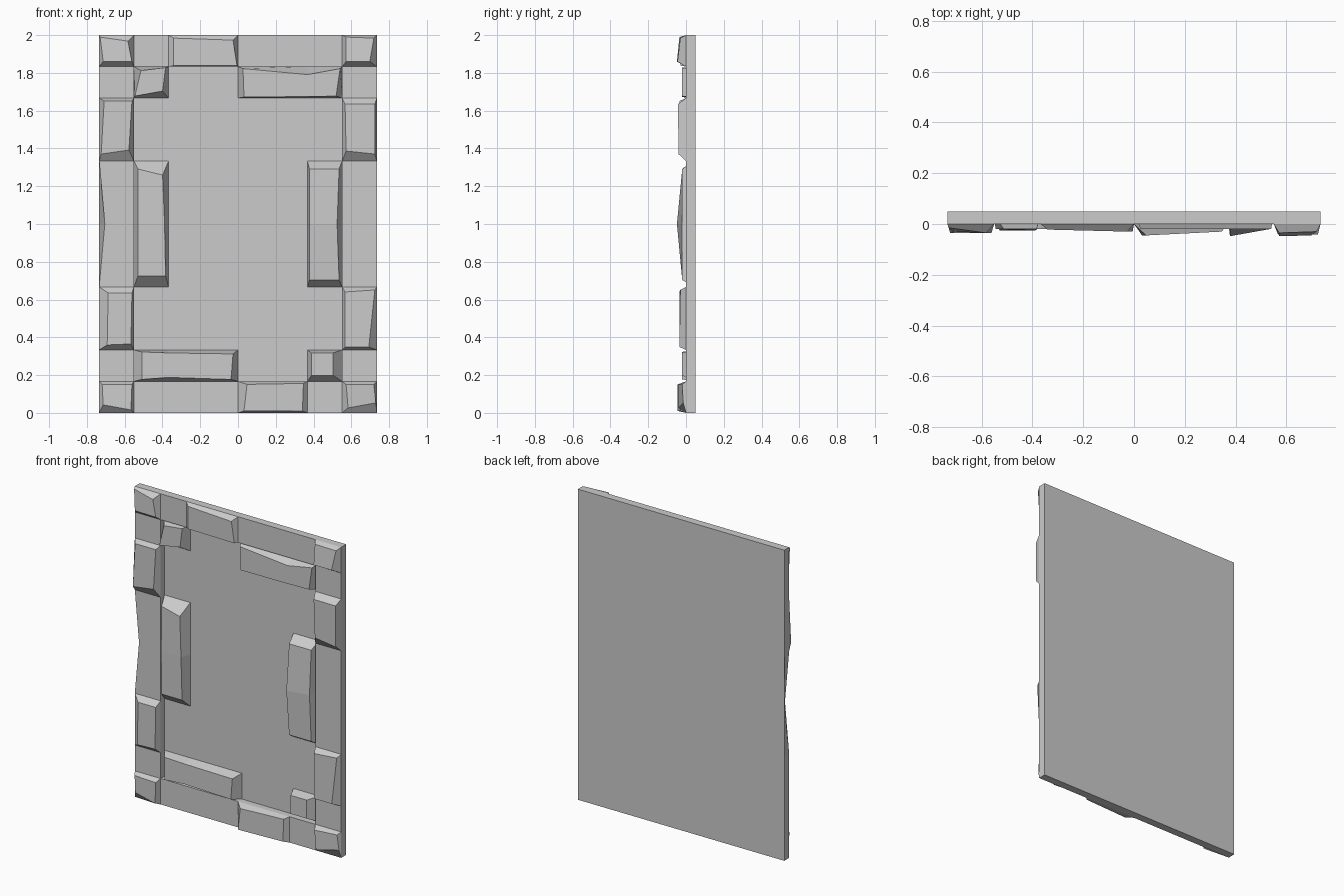
import bpy, bmesh

if "Cube" in bpy.data.objects:
    bpy.data.objects.remove(bpy.data.objects["Cube"])

W = 0.735
X = [-W, -0.551, -0.3675, 0, 0.3675, 0.551, W]           # column lines
Z = [0, 1/6, 1/3, 2/3, 4/3, 5/3, 11/6, 2]                # row lines
U = 0.0053                                               # inset unit
BACK, RECESS = 0.05, 0.04


def loft(name, base, top, ridge=None):
    """Closed solid between two matching point loops; ridge splits both caps."""
    bm = bmesh.new()
    a = [bm.verts.new(p) for p in base]
    b = [bm.verts.new(p) for p in top]
    n = len(a)
    for i in range(n):
        j = (i + 1) % n
        bm.faces.new((a[i], a[j], b[j], b[i]))
    for loop in (a, b):
        if ridge:
            i, j = ridge
            bm.faces.new(loop[i:j + 1])
            bm.faces.new(loop[j:] + loop[:i + 1])
        else:
            bm.faces.new(loop)
    bm.normal_update()
    bmesh.ops.triangulate(bm, faces=[f for f in bm.faces if len(f.verts) > 4])
    bmesh.ops.recalc_face_normals(bm, faces=bm.faces)
    me = bpy.data.meshes.new(name)
    bm.to_mesh(me)
    bm.free()
    bpy.context.collection.objects.link(bpy.data.objects.new(name, me))


def bar(name, x0, x1, z0, z1, front=0):
    r = [(x0, z0), (x1, z0), (x1, z1), (x0, z1)]
    loft(name, [(x, BACK, z) for x, z in r], [(x, front, z) for x, z in r])


def brick(name, cols, rows, corners, depths, mids={}, frac=0.5, y=0):
    """corners: (x, z) insets for bottom left, bottom right, top right, top left.
    mids: side index (bottom, right, top, left) -> (inset, depth)."""
    x0, x1 = X[cols[0]], X[cols[1]]
    z0, z1 = Z[rows[0]], Z[rows[1]]
    rect = [(x0, z0), (x1, z0), (x1, z1), (x0, z1)]
    sign = [(1, 1), (-1, 1), (-1, -1), (1, -1)]
    inward = [(0, 1), (-1, 0), (0, -1), (1, 0)]
    base, top, ridge = [], [], []
    for i in range(4):
        (x, z), (sx, sz), (ix, iz) = rect[i], sign[i], corners[i]
        base.append((x, y, z))
        top.append((x + sx * ix * U, -depths[i], z + sz * iz * U))
        if i in mids:
            nx, nz = rect[(i + 1) % 4]
            f = frac if i < 2 else 1 - frac
            mx, mz = x + (nx - x) * f, z + (nz - z) * f
            k, d = mids[i]
            ridge.append(len(base))
            base.append((mx, y, mz))
            top.append((mx + inward[i][0] * k * U, -d, mz + inward[i][1] * k * U))
    loft(name, base, top, ridge)


# Frame around a recessed panel; the left side has a chipped outer edge
outline = [(-W, 0), (X[1], 0), (X[1], 2), (-W, 2), (-W, Z[4]), (-W, 1), (-W, Z[3])]
loft("frame_left", [(x, BACK, z) for x, z in outline],
     [(x + (0.03 if z == 1 else 0), 0, z) for x, z in outline])
bar("frame_right", X[5], W, 0, 2)
bar("frame_bottom", X[1], X[5], 0, Z[1])
bar("frame_top", X[1], X[5], Z[6], 2)
bar("recessed_panel", X[1], X[5], Z[1], Z[6], RECESS)

# Corner bricks
brick("corner_brick_top_left", (0, 1), (6, 7), [(4, 5), (2, 5), (6, 6), (1, 2)], [.03, .035, .035, .015])
brick("corner_brick_top_right", (5, 6), (6, 7), [(4, 5), (7, 5), (3, 3), (4, 2)], [.048, .045, .03, .035])
brick("corner_brick_low_left", (0, 1), (0, 1), [(4, 8), (3, 3), (2, 3), (3, 3)], [.025, .035, .035, .025])
brick("corner_brick_low_right", (5, 6), (0, 1), [(6, 5), (1, 10), (3, 3), (4, 3)], [.04, .015, .02, .04])

# Edge bricks
brick("edge_brick_top", (2, 3), (6, 7), [(5, 1), (1, 1), (5, 5), (5, 3)], [.022, .03, .03, .022])
brick("edge_brick_bottom", (3, 4), (0, 1), [(6, 2), (5, 2), (4, 2), (9, 3)], [.045, .03, .03, .045])
brick("edge_brick_upper_left", (0, 1), (4, 5), [(2, 7), (5, 11), (2, 3), (5, 3)], [.035] * 4)
brick("edge_brick_upper_right", (5, 6), (4, 5), [(4, 10), (2, 7), (2, 6), (3, 6)], [.035, .04, .042, .04])
brick("edge_brick_lower_left", (0, 1), (2, 3), [(8, 5), (3, 6), (2, 6), (9, 6)], [.035] * 4)
brick("edge_brick_lower_right", (5, 6), (2, 3), [(3, 3), (8, 3), (2, 3), (3, 5)], [.035, .035, .03, .035])

# Inner bricks, standing on the recessed panel
brick("inner_brick_top_left", (1, 2), (5, 6), [(1, 2), (6, 7), (3, 1), (7, 4)], [.02] * 4, y=RECESS)
brick("inner_brick_top_right", (3, 5), (5, 6), [(6, 1), (6, 2), (2, 2), (5, 2)], [.02] * 4,
      {0: (1.5, .02), 2: (8, .02)}, 2/3, y=RECESS)
brick("inner_brick_left", (1, 2), (3, 4), [(4, 11), (3, 11), (6, 14), (4, 8)], [.022] * 4,
      {1: (4, .025), 3: (4, .025)}, y=RECESS)
brick("inner_brick_right", (4, 5), (3, 4), [(2, 7), (3, 7), (3, 8), (2, 8)], [.02] * 4,
      {1: (5, .022), 3: (2, .048)}, y=RECESS)
brick("inner_brick_bottom_left", (1, 3), (1, 2), [(8, 2), (7, 2), (5, 4), (8, 2)], [.02] * 4,
      {0: (4, .02), 2: (3, .02)}, 1/3, y=RECESS)
brick("inner_brick_bottom_right", (4, 5), (1, 2), [(4, 6), (9, 6), (9, 3), (4, 3)], [.02] * 4, y=RECESS)
